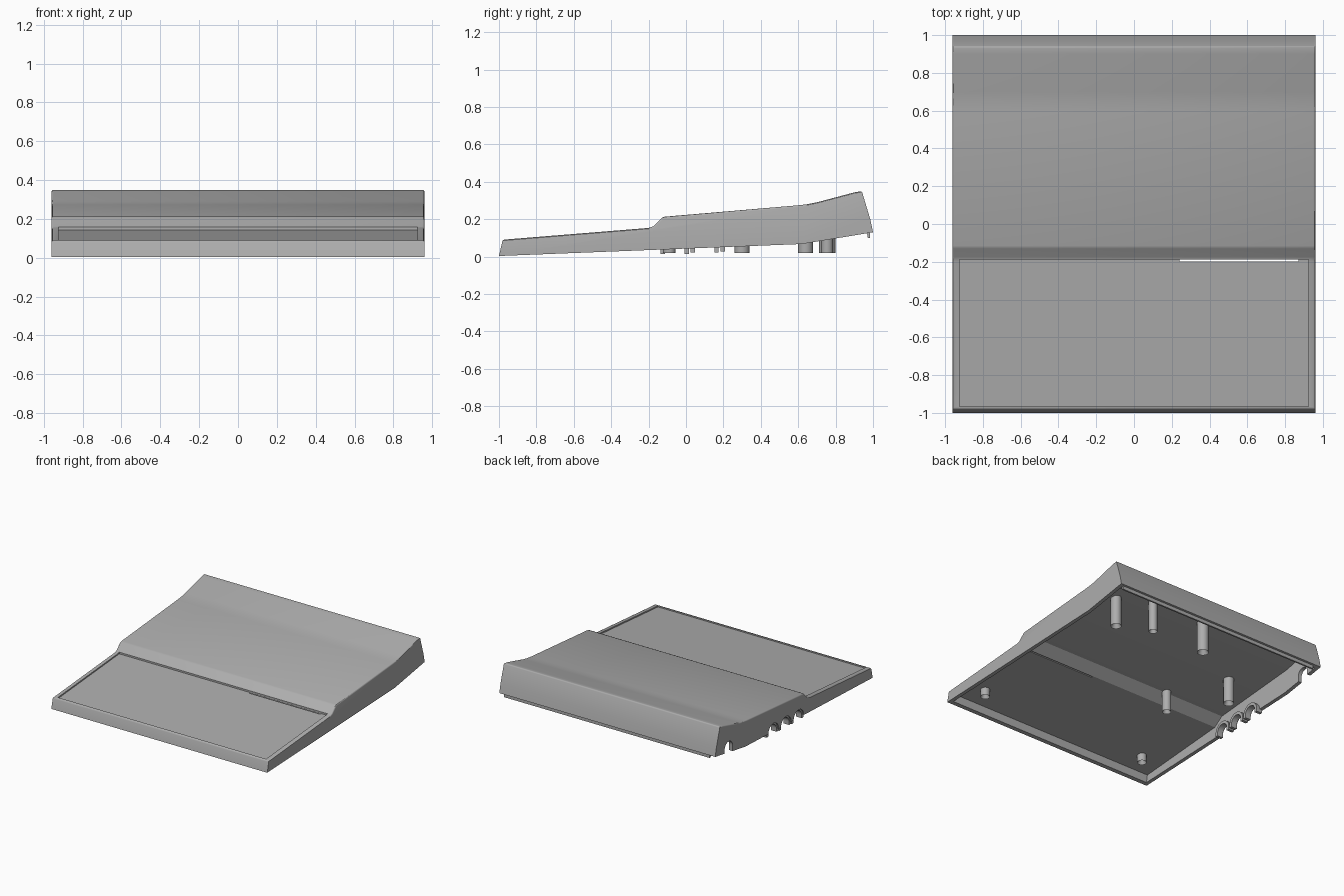
import bpy, bmesh
from math import pi, radians, cos, sin
from mathutils import Matrix

if "Cube" in bpy.data.objects:
    bpy.data.objects.remove(bpy.data.objects["Cube"])

grey = bpy.data.materials.new("plain grey")
grey.use_nodes = True
COLOUR = (0.42, 0.42, 0.42, 1)
grey.diffuse_color = COLOUR
grey.node_tree.nodes["Principled BSDF"].inputs["Base Color"].default_value = COLOUR

HALF = 0.96


def finish(name, bm):
    bmesh.ops.recalc_face_normals(bm, faces=bm.faces)
    mesh = bpy.data.meshes.new(name)
    bm.to_mesh(mesh)
    bm.free()
    mesh.materials.append(grey)
    ob = bpy.data.objects.new(name, mesh)
    bpy.context.collection.objects.link(ob)
    return ob


def prism(profile, x0, x1):
    """Extrude a (y, z) outline from x0 to x1."""
    bm = bmesh.new()
    face = bm.faces.new([bm.verts.new((x0, y, z)) for y, z in profile])
    new = bmesh.ops.extrude_face_region(bm, geom=[face])["geom"]
    bmesh.ops.translate(bm, vec=(x1 - x0, 0, 0),
                        verts=[v for v in new if isinstance(v, bmesh.types.BMVert)])
    return bm


def box(x0, x1, y0, y1, z0, z1):
    return prism([(y0, z0), (y1, z0), (y1, z1), (y0, z1)], x0, x1)


def arch(y, z, r, drop, steps=16):
    """Round-topped outline with straight legs."""
    arc = [(y + r * cos(pi * i / steps), z + r * sin(pi * i / steps))
           for i in range(steps + 1)]
    return [(y + r, z - drop)] + arc + [(y - r, z - drop)]


def cut(target, bm):
    cutter = finish("cutter", bm)
    cutter.hide_render = True
    mod = target.modifiers.new("cut", "BOOLEAN")
    mod.operation = "DIFFERENCE"
    mod.solver = "EXACT"
    mod.object = cutter
    bpy.context.view_layer.objects.active = target
    bpy.ops.object.modifier_apply(modifier=mod.name)
    bpy.data.objects.remove(cutter)


def smooth(ob):
    bpy.ops.object.select_all(action="DESELECT")
    ob.select_set(True)
    bpy.context.view_layer.objects.active = ob
    bpy.ops.object.shade_smooth_by_angle(angle=radians(30))


# Outer casing, with softened side and front edges
top = [(-0.98, 0.09), (-0.2, 0.153), (-0.175, 0.162), (-0.13, 0.207), (-0.115, 0.213),
       (0.6, 0.274), (0.65, 0.28), (0.7, 0.29), (0.9, 0.343), (0.94, 0.35)]
outer = [(-1, 0.003)] + top + [(0.985, 0.2), (1, 0.13), (0.62, 0.067)]
bm = prism(outer, -HALF, HALF)
soft = []
for e in bm.edges:
    a, b = (v.co for v in e.verts)
    on_top = all((round(c.y, 3), round(c.z, 3)) in top for c in (a, b))
    if on_top and (abs(a.x - b.x) < 0.01 or a.y < -0.9 or a.y > 0.93):
        soft.append(e)
bmesh.ops.bevel(bm, geom=soft, offset=0.01, segments=3, profile=0.5, affect="EDGES")
casing = finish("casing", bm)

# Hollow underside, sunken front panel and card slot
cut(casing, prism([(-0.975, -0.05), (-0.955, 0.063), (-0.18, 0.127), (-0.1, 0.186),
                   (0.65, 0.252), (0.92, 0.318), (0.96, 0.2), (0.975, -0.05)],
                  -HALF + 0.03, HALF - 0.03))
cut(casing, prism([(-0.965, 0.081), (-0.187, 0.144), (-0.187, 0.18), (-0.965, 0.13)],
                  -0.925, 0.925))
cut(casing, box(0.24, 0.87, -0.198, -0.188, 0.1, 0.2))

# Cable openings in the right side wall
cut(casing, prism(arch(0.83, 0.14, 0.05, 0.2), -1.1, -0.9))
ports = [(y, 0.042 + 0.04 * y) for y in (-0.06, 0.1, 0.26)]
for y, z in ports:
    cut(casing, prism(arch(y, z, 0.065, 0.2), -1.1, -0.9))
smooth(casing)

# Arched collars around the ports
for i, (y, z) in enumerate(ports):
    drop = 0.025
    ring = arch(y, z, 0.075, drop) + arch(y, z, 0.052, drop)[::-1]
    smooth(finish(f"port_collar_{i + 1}", prism(ring, -0.95, -0.9)))

# Rear locating lip and the rib in front of it
finish("rear_lip", prism([(0.972, 0.1), (0.985, 0.1), (0.985, 0.17), (0.96, 0.17)],
                         -0.9, 0.93))
finish("rear_rib", box(-0.93, 0.93, 0.925, 0.94, 0.14, 0.3))


def roof(y):
    """Height inside the shell wall at depth y."""
    for (y0, z0), (y1, z1) in zip(top, top[1:]):
        if y0 <= y <= y1:
            return z0 + (z1 - z0) * (y - y0) / (y1 - y0) - 0.018


# Hollow screw posts under the roof
posts = [(0.78, -0.78, 0.035), (-0.73, -0.78, 0.035), (-0.39, -0.09, 0.034),
         (-0.66, 0.3, 0.04), (0.71, 0.64, 0.04), (0.45, 0.755, 0.032), (-0.03, 0.755, 0.043)]
for i, (x, y, r) in enumerate(posts):
    bm = bmesh.new()
    z0, z1 = 0.018, roof(y)
    bmesh.ops.create_cone(bm, cap_ends=True, segments=24, radius1=r, radius2=r, depth=z1 - z0,
                          matrix=Matrix.Translation((x, y, (z0 + z1) / 2)))
    end = min(bm.faces, key=lambda f: f.calc_center_median().z)
    bmesh.ops.inset_region(bm, faces=[end], thickness=r * 0.55)
    bmesh.ops.translate(bm, verts=end.verts, vec=(0, 0, 0.04))
    smooth(finish(f"screw_post_{i + 1}", bm))
